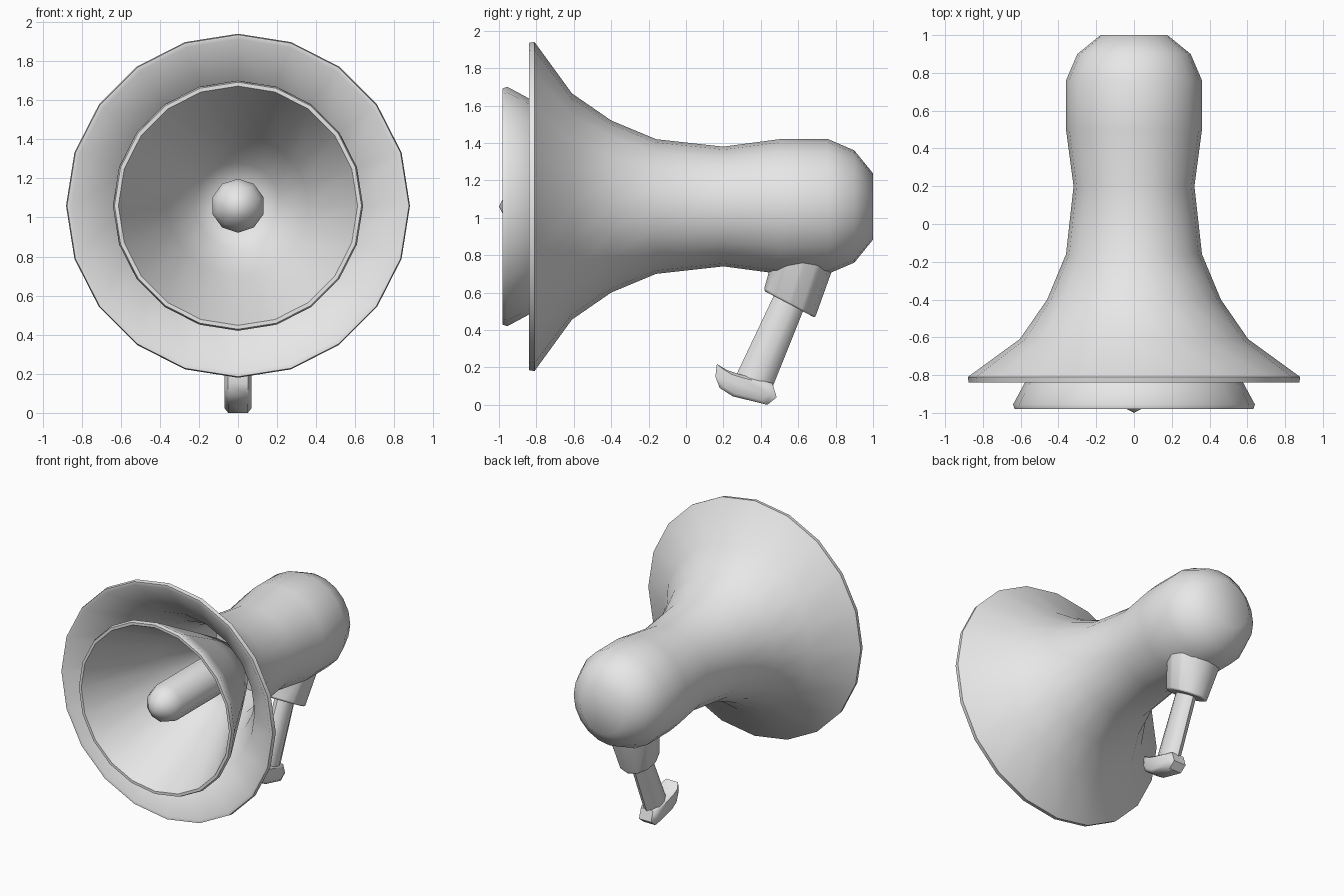
import bpy
import bmesh
import math
from mathutils import Vector

if "Cube" in bpy.data.objects:
    bpy.data.objects.remove(bpy.data.objects["Cube"], do_unlink=True)

AXIS_Z = 1.06

grey = bpy.data.materials.new("plain grey")
grey.use_nodes = True
grey.diffuse_color = (0.8, 0.8, 0.8, 1)
grey.node_tree.nodes["Principled BSDF"].inputs["Base Color"].default_value = (0.8, 0.8, 0.8, 1)


def skin(name, rings, smooth_angle=60, bevel=0):
    """Join successive rings of points and cap both ends."""
    bm = bmesh.new()
    loops = [[bm.verts.new(p) for p in ring] for ring in rings]
    for a, b in zip(loops, loops[1:]):
        for i in range(len(a)):
            bm.faces.new((a[i - 1], a[i], b[i], b[i - 1]))
    bm.faces.new(loops[0])
    bm.faces.new(loops[-1])
    bmesh.ops.remove_doubles(bm, verts=bm.verts, dist=0.0001)
    bmesh.ops.recalc_face_normals(bm, faces=bm.faces)
    mesh = bpy.data.meshes.new(name)
    bm.to_mesh(mesh)
    bm.free()
    mesh.materials.append(grey)
    obj = bpy.data.objects.new(name, mesh)
    bpy.context.collection.objects.link(obj)
    bpy.ops.object.select_all(action="DESELECT")
    obj.select_set(True)
    bpy.context.view_layer.objects.active = obj
    bpy.ops.object.shade_smooth_by_angle(angle=math.radians(smooth_angle))
    if bevel:
        mod = obj.modifiers.new("soft_edges", "BEVEL")
        mod.width = bevel
        mod.segments = 2
    return obj


def lathe(name, profile, sides):
    """Turn a (y, radius) profile about the long axis."""
    turns = [math.tau * i / sides for i in range(sides)]
    return skin(name, [[(r * math.sin(t), y, AXIS_Z + r * math.cos(t)) for t in turns]
                       for y, r in profile])


def stalk(name, sections, sides, bevel=0):
    """Loft ovals, each given by its front point, back point and half width."""
    rings = []
    for front, back, half in sections:
        f, b = Vector((0, *front)), Vector((0, *back))
        mid, arm = (f + b) / 2, (b - f) / 2
        rings.append([mid + arm * math.cos(t) + Vector((half * math.sin(t), 0, 0))
                      for t in (math.tau * i / sides for i in range(sides))])
    return skin(name, rings, 50, bevel)


# Main body: rounded back, waist and flared bell, then the hollow inside
lathe("body_and_bell", [
    (1.0, 0.177), (0.9, 0.30), (0.76, 0.36), (0.5, 0.36), (0.2, 0.32),
    (-0.16, 0.36), (-0.4, 0.46), (-0.61, 0.605), (-0.81, 0.88), (-0.84, 0.875),
    (-0.84, 0.852), (-0.63, 0.58), (-0.42, 0.435), (-0.18, 0.335), (0.15, 0.29)], 20)

# Inner horn, an open cone inside the bell
lathe("inner_horn", [
    (-0.18, 0.14), (-0.24, 0.25), (-0.5, 0.395), (-0.84, 0.578), (-0.955, 0.64),
    (-0.98, 0.632), (-0.98, 0.612), (-0.5, 0.36), (-0.28, 0.22), (-0.22, 0.12)], 20)

# Round-nosed plug in the middle
lathe("centre_plug", [
    (-1.0, 0), (-0.968, 0.065), (-0.92, 0.115), (-0.85, 0.138), (-0.2, 0.138)], 10)

# Grip: socket under the body and the slanted handle
stalk("handle_socket", [
    ((0.46, 0.95), (0.82, 0.92), 0.24),
    ((0.46, 0.77), (0.785, 0.73), 0.19),
    ((0.415, 0.61), (0.69, 0.465), 0.14)], 12, 0.012)
stalk("handle", [
    ((0.52, 0.69), (0.67, 0.61), 0.062),
    ((0.25, 0.12), (0.445, 0.05), 0.062)], 10)

# Foot with a small hook at the front, narrowed toward its sides
outline = [(0.165, 0.218), (0.157, 0.15), (0.18, 0.09), (0.25, 0.045), (0.435, 0.0),
           (0.485, 0.04), (0.462, 0.115), (0.28, 0.165), (0.22, 0.185)]
slices = [(-0.07, 0.75), (-0.05, 1), (0.05, 1), (0.07, 0.75)]
skin("handle_foot", [[(x, 0.31 + (y - 0.31) * s, 0.1 + (z - 0.1) * s) for y, z in outline]
                     for x, s in slices], 50)
